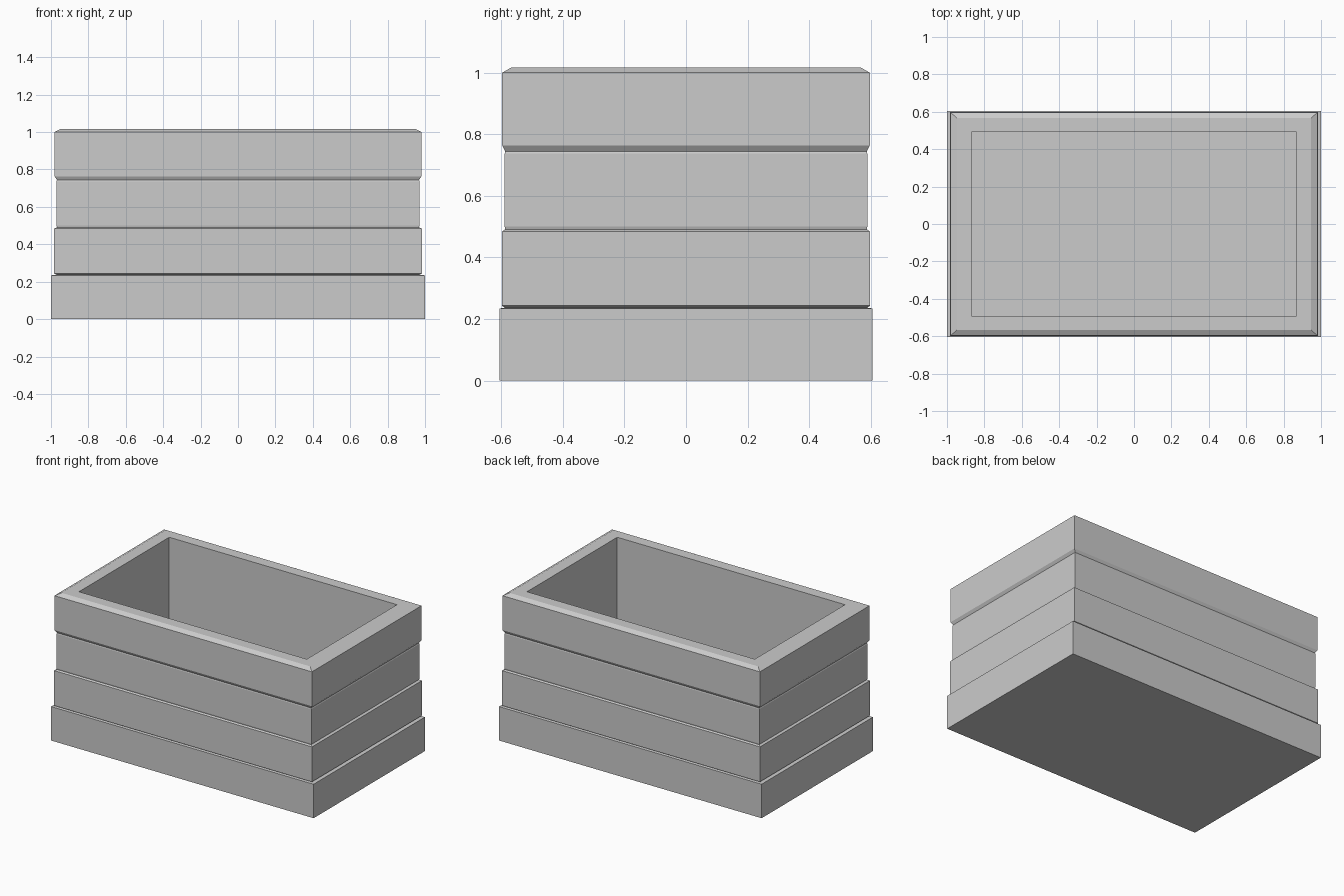
import bpy, bmesh

if "Cube" in bpy.data.objects:
    bpy.data.objects.remove(bpy.data.objects["Cube"])


def lofted_box(name, rings):
    """Skin a stack of rectangles (half x, half y, z) and cap both ends."""
    bm = bmesh.new()
    loops = [[bm.verts.new((sx * hx, sy * hy, z))
              for sx, sy in ((-1, -1), (1, -1), (1, 1), (-1, 1))]
             for hx, hy, z in rings]
    for low, high in zip(loops, loops[1:]):
        for i in range(4):
            j = (i + 1) % 4
            bm.faces.new((low[i], low[j], high[j], high[i]))
    bm.faces.new(loops[0][::-1])
    bm.faces.new(loops[-1])
    bmesh.ops.recalc_face_normals(bm, faces=bm.faces)
    mesh = bpy.data.meshes.new(name)
    bm.to_mesh(mesh)
    bm.free()
    obj = bpy.data.objects.new(name, mesh)
    bpy.context.collection.objects.link(obj)
    return obj


rings = [
    # bottom board
    (1.0, 0.605, 0.0), (1.0, 0.605, 0.234),
    # groove and second board
    (0.97, 0.588, 0.237), (0.983, 0.598, 0.243), (0.983, 0.598, 0.484),
    # groove and third board
    (0.968, 0.587, 0.491), (0.971, 0.589, 0.5), (0.971, 0.589, 0.737),
    # groove and top board
    (0.968, 0.587, 0.744), (0.981, 0.597, 0.763), (0.981, 0.597, 1.0),
    # bevelled rim
    (0.947, 0.567, 1.017), (0.868, 0.491, 1.017),
    # inner walls down to the floor
    (0.868, 0.491, 0.12),
]
lofted_box("crate", rings)
